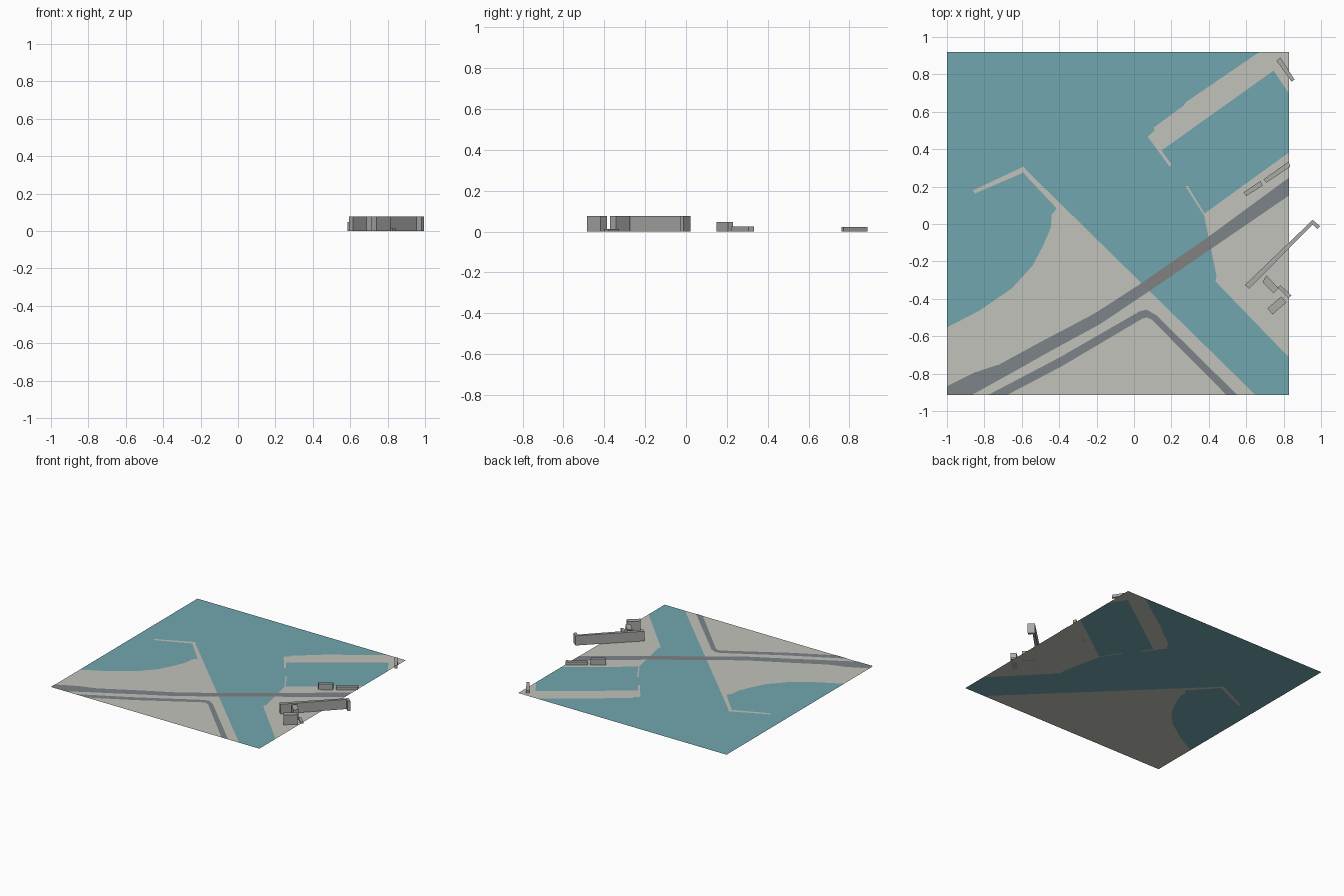
import bpy, bmesh

if "Cube" in bpy.data.objects:
    bpy.data.objects.remove(bpy.data.objects["Cube"])


def material(name, rgb):
    m = bpy.data.materials.new(name)
    m.diffuse_color = (*rgb, 1)
    m.use_nodes = True
    m.node_tree.nodes["Principled BSDF"].inputs["Base Color"].default_value = m.diffuse_color
    return m


WATER = material("water", (0.17, 0.38, 0.43))
LAND = material("land", (0.54, 0.54, 0.50))
ROAD = material("road", (0.205, 0.23, 0.25))
DECK = material("bridge_deck", (0.22, 0.22, 0.22))
STONE = material("building", (0.40, 0.41, 0.39))


def slab(name, outline, mat, z=0.0, height=0.0):
    """Flat sheet from an outline, or a closed prism when height is given."""
    bm = bmesh.new()
    face = bm.faces.new([bm.verts.new((x, y, z)) for x, y in outline])
    face.normal_update()
    if face.normal.z < 0:
        face.normal_flip()
    if height:
        ret = bmesh.ops.extrude_face_region(bm, geom=[face], use_keep_orig=True)
        top = [v for v in ret["geom"] if isinstance(v, bmesh.types.BMVert)]
        bmesh.ops.translate(bm, verts=top, vec=(0, 0, height))
        bmesh.ops.recalc_face_normals(bm, faces=bm.faces)
    else:
        bmesh.ops.triangulate(bm, faces=bm.faces[:])
    mesh = bpy.data.meshes.new(name)
    bm.to_mesh(mesh)
    bm.free()
    mesh.materials.append(mat)
    obj = bpy.data.objects.new(name, mesh)
    bpy.context.collection.objects.link(obj)
    return obj


def ribbon(name, pairs, mat, z=0.002):
    """Road strip given as (left edge, right edge) point pairs."""
    return slab(name, [a for a, b in pairs] + [b for a, b in reversed(pairs)], mat, z)


L, R, T, B = -1.0, 0.828, 0.92, -0.915

# Coastlines shared by land and water
west_coast = [(L, -.553), (-.825, -.462), (-.654, -.345), (-.542, -.222),
              (-.488, -.12), (-.445, -.02), (-.44, .05), (-.413, .083),
              (-.579, .259), (-.59, .275), (-.851, .163), (-.862, .179),
              (-.59, .307), (-.574, .286), (.65, B)]
pier_coast = [(.671, T), (.281, .654), (.265, .633), (.105, .515), (.11, .5),
              (.073, .467), (.19, .307), (.2, .318), (.147, .393),
              (.746, .82), (R, .697)]
east_coast = [(R, .382), (.377, .056), (.286, .206), (.276, .2), (.375, .045),
              (.441, -.275), (.436, -.307), (R, -.713)]

# Ground sheets
slab("west_land", west_coast + [(L, B)], LAND)
slab("pier_land", pier_coast + [(R, T)], LAND)
slab("east_land", east_coast, LAND)
slab("water", [(L, T)] + pier_coast + east_coast + [(R, B)] + west_coast[::-1], WATER)

# Main road with bridge
bridge_west = ((.03, -.323), (.08, -.36))
bridge_east = ((.393, -.072), (.415, -.131))
ribbon("west_road", [((L, -.868), (L, B)), ((-.85, -.793), (-.868, B)),
                     ((-.718, -.75), (-.611, -.772)), ((-.504, -.633), (-.45, -.681)),
                     ((-.21, -.478), (-.184, -.537)), bridge_west], ROAD)
ribbon("bridge", [bridge_west, bridge_east], DECK)
ribbon("east_road", [bridge_east, ((R, .248), (R, .152))], ROAD)

# Side road with a sharp bend
ribbon("side_road", [((-.782, B), (-.68, B)), ((-.397, -.713), (-.387, -.761)),
                     ((.03, -.467), (.046, -.505)), ((.068, -.458), (.068, -.5)),
                     ((.12, -.488), (.094, -.51)), ((.553, B), (.495, B))], ROAD)

# Buildings: outline and height
buildings = {
    "pier_shed": ([(.783, .89), (.858, .772), (.842, .761), (.762, .873)], .022),
    "quay_house": ([(.585, .168), (.676, .23), (.689, .206), (.601, .15)], .047),
    "quay_shed": ([(.692, .238), (.826, .333), (.836, .307), (.708, .222)], .024),
    "long_block": ([(.593, -.326), (.955, .022), (.995, -.012), (.98, -.027),
                    (.955, -.003), (.615, -.346)], .077),
    "middle_block": ([(.708, -.275), (.772, -.343), (.746, -.371), (.687, -.31)], .077),
    "low_annex": ([(.783, -.328), (.842, -.382), (.826, -.398), (.767, -.339)], .013),
    "south_block": ([(.714, -.451), (.788, -.387), (.815, -.419), (.74, -.484)], .077),
}
for name, (outline, height) in buildings.items():
    slab(name, outline, STONE, 0.0, height)
